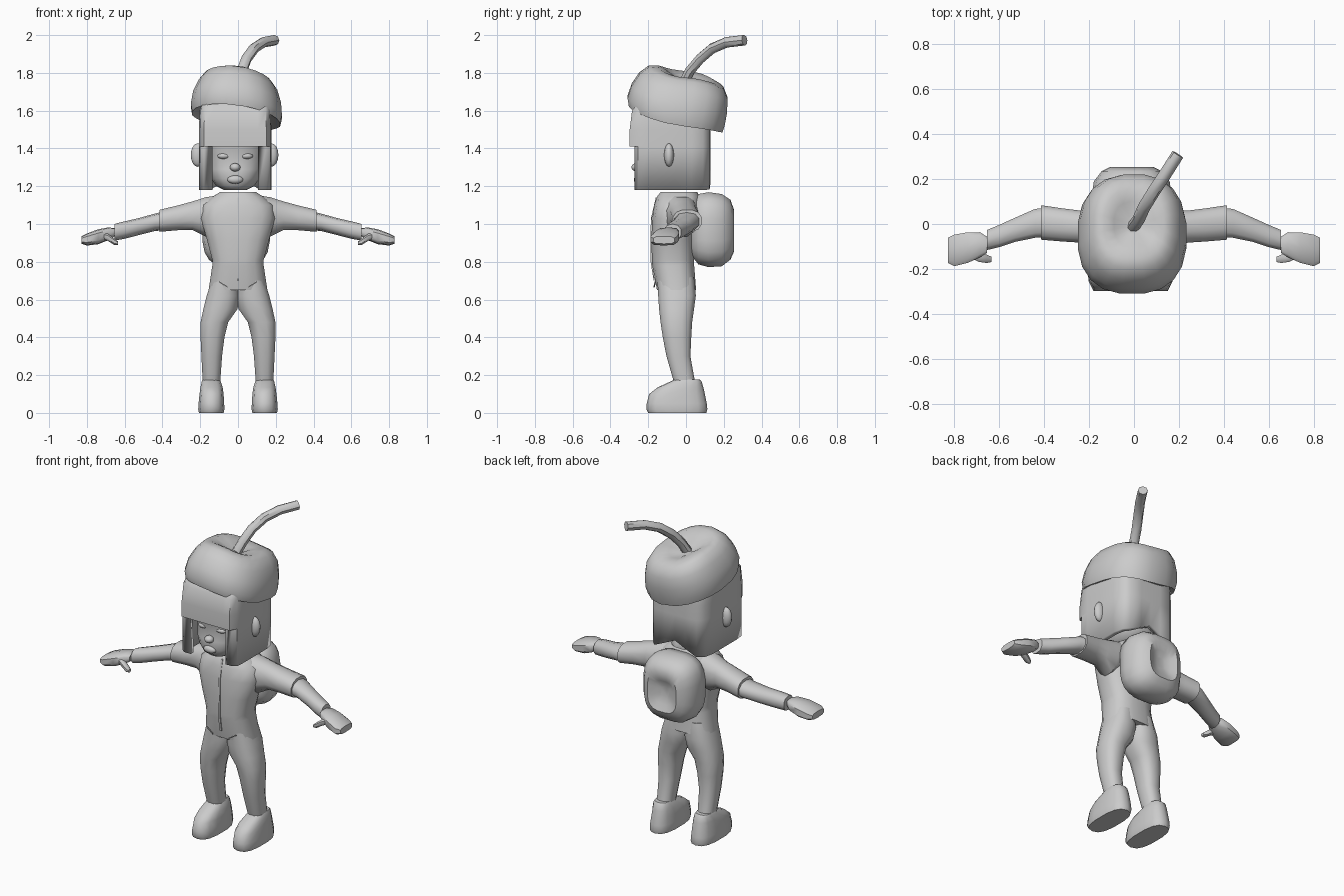
import bpy, bmesh, math
from mathutils import Vector

grey = bpy.data.materials.new("light grey")
grey.diffuse_color = (0.6, 0.6, 0.6, 1)


def finish(name, bm):
    bmesh.ops.recalc_face_normals(bm, faces=bm.faces)
    me = bpy.data.meshes.new(name)
    bm.to_mesh(me)
    bm.free()
    me.materials.append(grey)
    ob = bpy.data.objects.new(name, me)
    bpy.context.collection.objects.link(ob)
    return ob


def skin(name, rings):
    """Bridge closed rings of points and cap both ends."""
    bm = bmesh.new()
    vs = [[bm.verts.new(p) for p in r] for r in rings]
    n = len(vs[0])
    for a, b in zip(vs, vs[1:]):
        for i in range(n):
            j = (i + 1) % n
            bm.faces.new((a[i], a[j], b[j], b[i]))
    bm.faces.new(vs[0])
    bm.faces.new(vs[-1])
    return finish(name, bm)


def loft(name, axis, rows, n=12, power=1.0, sx=1, bend=None):
    """Rows are (position on axis, a0, a1, b0, b1); power < 1 squares the section."""
    rings = []
    for t, a0, a1, b0, b1 in rows:
        ring = []
        for i in range(n):
            w = 2 * math.pi * (i + 0.5) / n
            c, s = math.cos(w), math.sin(w)
            a = (a0 + a1) / 2 + (a1 - a0) / 2 * math.copysign(abs(c) ** power, c)
            b = (b0 + b1) / 2 + (b1 - b0) / 2 * math.copysign(abs(s) ** power, s)
            p = {'x': (t, a, b), 'y': (a, t, b), 'z': (a, b, t)}[axis]
            p = Vector((p[0] * sx, p[1], p[2]))
            ring.append(bend(p) if bend else p)
        rings.append(ring)
    return skin(name, rings)


def ball(name, loc, size, seg=12):
    bm = bmesh.new()
    bmesh.ops.create_uvsphere(bm, u_segments=seg, v_segments=8, radius=1)
    for v in bm.verts:
        v.co = Vector([v.co[k] * size[k] + loc[k] for k in range(3)])
    return finish(name, bm)


# Jacket body with hem, waist, chest and collar
loft("jacket", 'z', [
    (0.65, -.158, .158, -.155, .055), (0.78, -.138, .138, -.18, .045),
    (0.81, -.138, .138, -.182, .045), (0.92, -.168, .168, -.185, .045),
    (1.03, -.2, .2, -.18, .06), (1.10, -.19, .19, -.17, .075),
    (1.145, -.135, .135, -.155, .075), (1.17, -.095, .095, -.135, .06),
    (1.15, -.075, .075, -.115, .04)], 16, 0.75)
# Zip strip and slanted pocket seams
loft("zip", 'z', [(0.70, -.008, .008, -.172, -.165), (0.80, -.008, .008, -.188, -.18),
                  (0.92, -.008, .008, -.19, -.18), (1.03, -.008, .008, -.186, -.18),
                  (1.14, -.008, .008, -.161, -.15)], 4, 0.6)

for side, sx in (("right", 1), ("left", -1)):
    # Legs and shoes
    loft("leg_" + side, 'z', [
        (0.72, .0, .135, -.155, .045), (0.62, -.01, .168, -.15, .055),
        (0.55, .0, .186, -.145, .045), (0.48, .05, .2, -.137, .035),
        (0.40, .07, .2, -.125, .03), (0.30, .083, .195, -.105, .025),
        (0.16, .093, .188, -.065, .05)], 12, 0.8, sx)
    loft("shoe_" + side, 'z', [
        (0, .075, .208, -.2, .108), (0.02, .07, .212, -.21, .113),
        (0.05, .072, .21, -.208, .11), (0.10, .075, .205, -.195, .1),
        (0.135, .08, .2, -.15, .092), (0.165, .09, .193, -.085, .083),
        (0.178, .097, .187, -.06, .072)], 14, 0.75, sx)
    # Sleeve, forearm, hand and thumb
    loft("sleeve_" + side, 'x', [
        (0.10, -.13, .06, .98, 1.155), (0.17, -.11, .065, .93, 1.145),
        (0.24, -.085, .062, .965, 1.122), (0.32, -.08, .072, .965, 1.1),
        (0.415, -.072, .086, .957, 1.077)], 12, 0.85, sx)
    loft("forearm_" + side, 'x', [
        (0.38, -.06, .075, .968, 1.07), (0.44, -.064, .07, .963, 1.055),
        (0.53, -.082, .03, .94, 1.03), (0.60, -.105, -.002, .922, 1.014),
        (0.655, -.118, -.025, .912, 1.0)], 10, 0.85, sx)
    loft("hand_" + side, 'x', [
        (0.655, -.13, -.055, .935, .978), (0.685, -.15, -.035, .915, .982),
        (0.74, -.175, -.035, .893, .972), (0.80, -.19, -.045, .886, .95),
        (0.828, -.175, -.06, .895, .935)], 10, 0.6, sx)
    loft("thumb_" + side, 'x', [
        (0.635, -.17, -.145, .888, .908), (0.655, -.175, -.135, .888, .925),
        (0.69, -.17, -.125, .91, .95), (0.73, -.15, -.11, .925, .955)], 8, 0.8, sx)
    # Ears
    ball("ear_" + side, (-.018 + sx * .195, -.09, 1.365), (.037, .026, .062))
    # Pocket seam
    loft("pocket_" + side, 'x', [(.055, -.173, -.166, .622 + .04, .63 + .04),
                                 (.10, -.166, -.158, .69, .698)], 4, 0.6, sx)

# Backpack with dimpled back panel
loft("backpack", 'y', [
    (.03, -.14, .12, .83, 1.12), (.065, -.18, .16, .785, 1.16),
    (.12, -.19, .17, .77, 1.17), (.19, -.18, .16, .775, 1.16),
    (.235, -.145, .125, .81, 1.13), (.253, -.11, .09, .85, 1.08),
    (.235, -.075, .055, .89, 1.035), (.222, -.04, .02, .93, 1.0)], 20, 0.65)

# Head with face features
CX = -.015
loft("head", 'z', [
    (1.18, CX - .06, CX + .06, -.22, -.02), (1.20, CX - .1, CX + .1, -.245, .04),
    (1.24, CX - .13, CX + .13, -.26, .08), (1.29, CX - .15, CX + .15, -.258, .09),
    (1.35, CX - .16, CX + .16, -.245, .1), (1.39, CX - .165, CX + .165, -.26, .1),
    (1.50, CX - .165, CX + .165, -.26, .1)], 20, 0.8)
ball("nose", (CX, -.262, 1.30), (.028, .027, .022))
ball("lips", (CX, -.256, 1.235), (.042, .02, .022))
for sx in (1, -1):
    ball("eyelid", (CX + sx * .06, -.232, 1.36), (.034, .02, .016))

# Hair: helmet shell with face opening, fringe step and notched back hem
half = [(.055, -.272), (.12, -.272), (.165, -.272), (.187, -.255), (.192, -.2), (.192, -.09),
        (.192, .03), (.18, .09), (.145, .125), (.07, .13)]
outline = [(0, -.272)] + half + [(0, .13)] + [(-x, y) for x, y in reversed(half)]
bm = bmesh.new()
rows = []
for z, scale, push in ((1.18, 1, 0), (1.41, 1, 0), (1.411, 1, 1), (1.5, 1, 1),
                       (1.6, .98, .7), (1.64, .92, 0), (1.66, .8, 0)):
    row = []
    for x, y in outline:
        zz = z
        if z < 1.2 and y > .08:
            zz += .07 * max(0, 1 - abs(x) / .15)
        fy = y - .026 * push * (y < -.26)
        row.append(bm.verts.new((CX + x * scale, -.07 + (fy + .07) * scale, zz)))
    rows.append(row)
n = len(outline)
for k in range(len(rows) - 1):
    for i in range(n):
        j = (i + 1) % n
        mid = (outline[i][0] + outline[j][0]) / 2
        if k == 0 and outline[i][1] < -.26 and abs(mid) < .121:
            continue
        bm.faces.new((rows[k][i], rows[k][j], rows[k + 1][j], rows[k + 1][i]))
bm.faces.new(rows[-1])
hair = finish("hair", bm)
mod = hair.modifiers.new("thickness", 'SOLIDIFY')
mod.thickness = .03
mod.offset = -1


# Tilted cap with hollowed crown
def tilt(p):
    wave = .008 * math.sin(3 * math.atan2(p.y, p.x))
    return Vector((p.x, p.y, p.z - .25 * (p.y + .045) - .13 * (p.x + .01) + wave))


loft("cap", 'z', [
    (1.575, -.21, .19, -.27, .17), (1.557, -.245, .225, -.305, .195),
    (1.60, -.252, .235, -.312, .208), (1.67, -.24, .23, -.29, .22),
    (1.74, -.21, .21, -.25, .222), (1.79, -.175, .175, -.2, .2),
    (1.805, -.135, .135, -.15, .155), (1.79, -.09, .09, -.1, .1),
    (1.765, -.035, .035, -.045, .035)], 20, 0.8, 1, tilt)

# Curved stem swept along its path
path = [Vector(p) for p in ((-.005, -.015, 1.74), (.02, .02, 1.81), (.045, .075, 1.875),
                            (.085, .14, 1.93), (.135, .215, 1.962), (.195, .31, 1.973))]
rings = []
for i, p in enumerate(path):
    d = (path[min(i + 1, 5)] - path[max(i - 1, 0)]).normalized()
    u = d.cross(Vector((1, -.6, 0))).normalized()
    v = d.cross(u)
    rings.append([p + .028 * (u * math.cos(w) + v * math.sin(w))
                  for w in (k * math.tau / 8 for k in range(8))])
skin("stem", rings)

# Smooth shading with sharp edges kept
for ob in bpy.context.scene.objects:
    ob.select_set(True)
    bpy.context.view_layer.objects.active = ob
bpy.ops.object.shade_smooth_by_angle(angle=math.radians(45))
